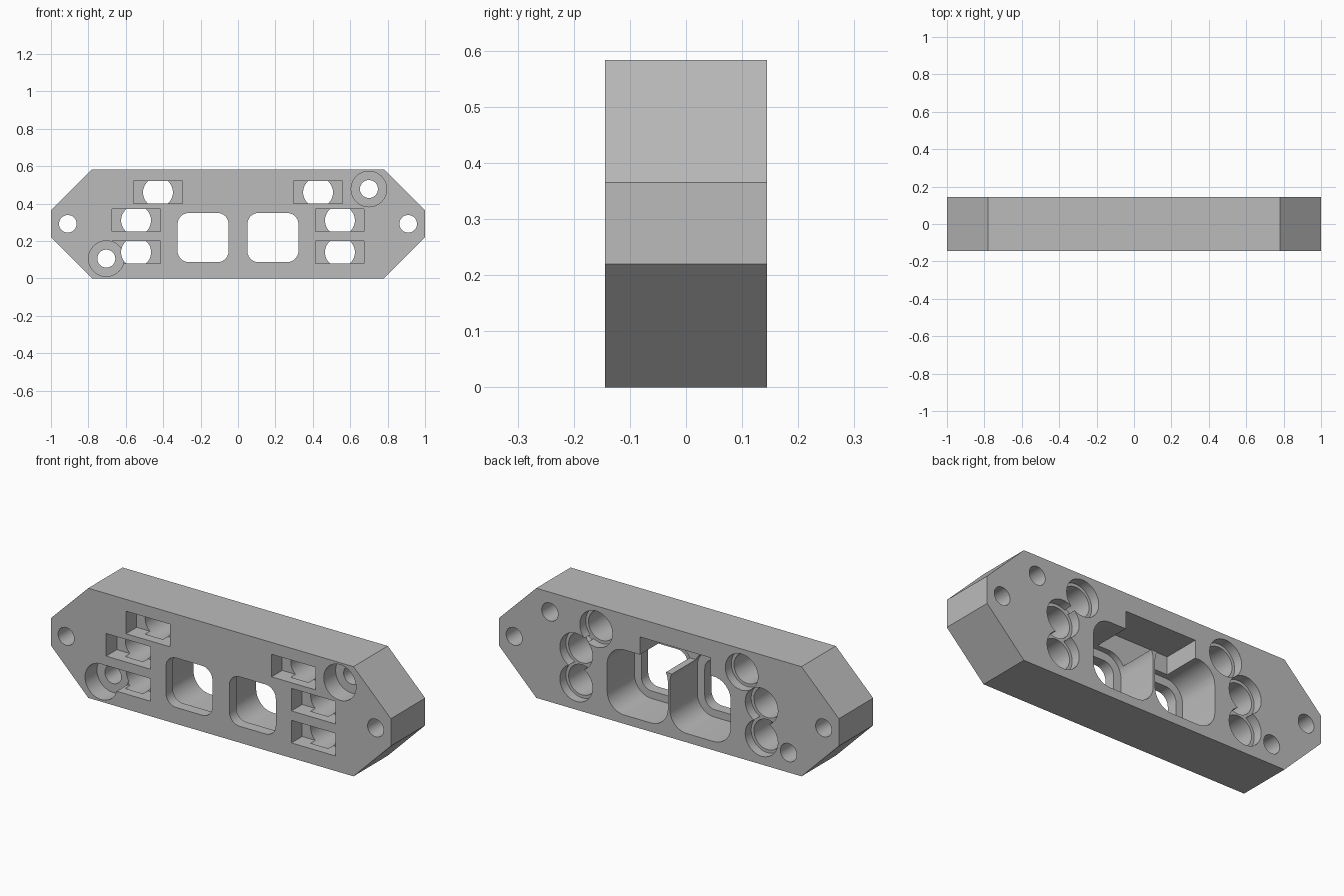
import bpy, bmesh, math

cube = bpy.data.objects.get("Cube")
if cube:
    bpy.data.objects.remove(cube, do_unlink=True)

FRONT, BACK = -0.144, 0.144
OVER = 0.05  # how far cutters stick out past a face

grey = bpy.data.materials.new("light_grey")
grey.use_nodes = True
grey.diffuse_color = (0.5, 0.5, 0.5, 1)
bsdf = next(n for n in grey.node_tree.nodes if n.type == "BSDF_PRINCIPLED")
bsdf.inputs["Base Color"].default_value = (0.5, 0.5, 0.5, 1)


def prism(name, outline, y0, y1):
    """Extrude an (x, z) outline from y0 to y1."""
    bm = bmesh.new()
    face = bm.faces.new([bm.verts.new((x, y0, z)) for x, z in outline])
    new = bmesh.ops.extrude_face_region(bm, geom=[face])["geom"]
    for v in new:
        if isinstance(v, bmesh.types.BMVert):
            v.co.y = y1
    bmesh.ops.recalc_face_normals(bm, faces=bm.faces)
    mesh = bpy.data.meshes.new(name)
    bm.to_mesh(mesh)
    bm.free()
    obj = bpy.data.objects.new(name, mesh)
    bpy.context.collection.objects.link(obj)
    return obj


def circle(x, z, r, n=48):
    return [(x + r * math.cos(math.tau * i / n), z + r * math.sin(math.tau * i / n))
            for i in range(n)]


def rect(x0, x1, z0, z1):
    return [(x0, z0), (x1, z0), (x1, z1), (x0, z1)]


def round_rect(x0, x1, z0, z1, r, n=10):
    centres = [(x1 - r, z1 - r), (x0 + r, z1 - r), (x0 + r, z0 + r), (x1 - r, z0 + r)]
    return [(cx + r * math.cos(math.pi / 2 * (q + i / n)),
             cz + r * math.sin(math.pi / 2 * (q + i / n)))
            for q, (cx, cz) in enumerate(centres) for i in range(n + 1)]


# Body: long block with four cut corners
body = prism("mounting_block", [(-0.78, 0), (0.78, 0), (1, 0.22), (1, 0.365),
                                (0.78, 0.583), (-0.78, 0.583), (-1, 0.365), (-1, 0.22)],
             FRONT, BACK)
body.data.materials.append(grey)
cutters = []


def cut(name, outline, y0=FRONT - OVER, y1=BACK + OVER):
    cutter = prism(name, outline, y0, y1)
    cutter.hide_render = True
    cutter.data.materials.append(grey)
    mod = body.modifiers.new(name, "BOOLEAN")
    mod.operation, mod.solver, mod.object = "DIFFERENCE", "EXACT", cutter
    cutters.append(cutter)


# Windows: small front opening, larger pocket behind
for side in (-1, 1):
    inner, outer = sorted((side * 0.05, side * 0.323))
    cut("window_opening", round_rect(inner, outer, 0.087, 0.35, 0.06))
    inner, outer = sorted((side * 0.006, side * 0.363))
    cut("window_pocket", round_rect(inner, outer, 0.047, 0.393, 0.1), FRONT + 0.058)

# Notch across the divider at the back
cut("divider_notch", rect(-0.246, 0.17, 0.34, 0.487), BACK - 0.2)

# Slots in the front, each with a stepped round hole to the back
for side in (-1, 1):
    for x, z in ((0.428, 0.46), (0.545, 0.31), (0.545, 0.14)):
        x *= side
        cut("front_slot", rect(x - 0.13, x + 0.13, z - 0.06, z + 0.06), y1=FRONT + 0.09)
        cut("slot_hole", circle(x, z, 0.08), FRONT + 0.05)
        cut("back_counterbore", circle(x, z, 0.096), BACK - 0.05)

# Screw holes: plain at the ends, counterbored at opposite corners
for x in (-0.91, 0.91):
    cut("end_hole", circle(x, 0.292, 0.047))
for x, z in ((0.7, 0.478), (-0.704, 0.106)):
    cut("corner_hole", circle(x, z, 0.048))
    cut("front_counterbore", circle(x, z, 0.095), y1=FRONT + 0.1)

# Bake the cuts and remove the cutters
bpy.context.view_layer.update()
graph = bpy.context.evaluated_depsgraph_get()
baked = bpy.data.meshes.new_from_object(body.evaluated_get(graph))
body.modifiers.clear()
body.data = baked
baked.name = "mounting_block"
for c in cutters:
    bpy.data.objects.remove(c, do_unlink=True)
baked.materials.clear()
baked.materials.append(grey)
for p in baked.polygons:
    p.material_index = 0

# Smooth bores with sharp rims
bpy.ops.object.select_all(action="DESELECT")
body.select_set(True)
bpy.context.view_layer.objects.active = body
bpy.ops.object.shade_smooth_by_angle(angle=math.radians(30))
